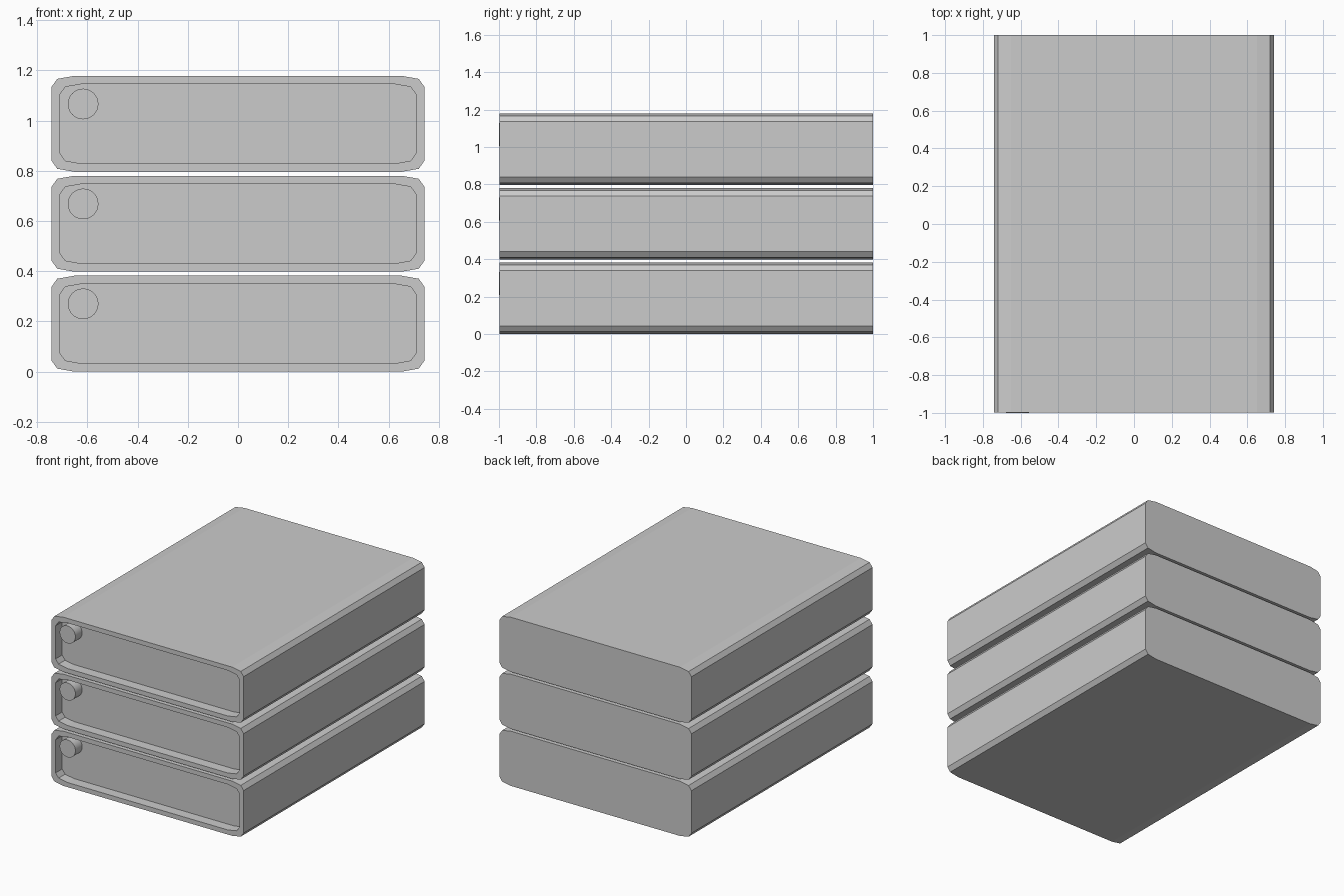
import bpy, bmesh
from mathutils import Matrix, Vector

cube = bpy.data.objects.get("Cube")
if cube:
    bpy.data.objects.remove(cube, do_unlink=True)

HALF_W, HEIGHT, PITCH = 0.742, 0.382, 0.398
FRONT, BACK, DEPTH, RIM = -0.998, 1.0, 0.072, 0.032

grey = bpy.data.materials.new("light grey")
grey.use_nodes = True
grey.diffuse_color = (0.6, 0.6, 0.6, 1)
grey.node_tree.nodes["Principled BSDF"].inputs["Base Color"].default_value = (0.6, 0.6, 0.6, 1)


def finish(bm, name):
    bmesh.ops.recalc_face_normals(bm, faces=bm.faces)
    mesh = bpy.data.meshes.new(name)
    bm.to_mesh(mesh)
    bm.free()
    mesh.materials.append(grey)
    obj = bpy.data.objects.new(name, mesh)
    bpy.context.collection.objects.link(obj)
    return obj


def ring(bm, inset, y, base):
    """Rectangle in the xz plane with two-step faceted corners."""
    w, h = HALF_W - inset, HEIGHT / 2 - inset
    corner = [(w, h - 0.043), (w - 0.022, h - 0.012), (w - 0.09, h)]
    pts = corner + [(-x, z) for x, z in reversed(corner)]
    pts += [(-x, -z) for x, z in pts]
    return [bm.verts.new((x, y, z + base + HEIGHT / 2)) for x, z in pts]


def drawer(name, base):
    # Closed back, long shell, front rim, recess walls and recessed panel
    bm = bmesh.new()
    rings = [ring(bm, 0, BACK, base), ring(bm, 0, FRONT, base),
             ring(bm, RIM, FRONT, base), ring(bm, RIM, FRONT + DEPTH, base)]
    for a, b in zip(rings, rings[1:]):
        for i in range(len(a)):
            j = (i + 1) % len(a)
            bm.faces.new((a[i], a[j], b[j], b[i]))
    bm.faces.new(rings[0])
    bm.faces.new(rings[-1])
    return finish(bm, name)


def knob(name, base):
    # Round button standing on the recessed panel
    bm = bmesh.new()
    length = FRONT + DEPTH + 1.0
    place = Matrix.Translation(Vector((-0.617, -1 + length / 2, base + 0.27)))
    bmesh.ops.create_cone(bm, cap_ends=True, segments=32, radius1=0.061, radius2=0.061,
                          depth=length, matrix=place @ Matrix.Rotation(1.5707963, 4, "X"))
    obj = finish(bm, name)
    for face in obj.data.polygons:
        face.use_smooth = len(face.vertices) == 4
    return obj


# Stack of three
for i, level in enumerate(("lower", "middle", "upper")):
    drawer(level + "_drawer", i * PITCH)
    knob(level + "_knob", i * PITCH)
